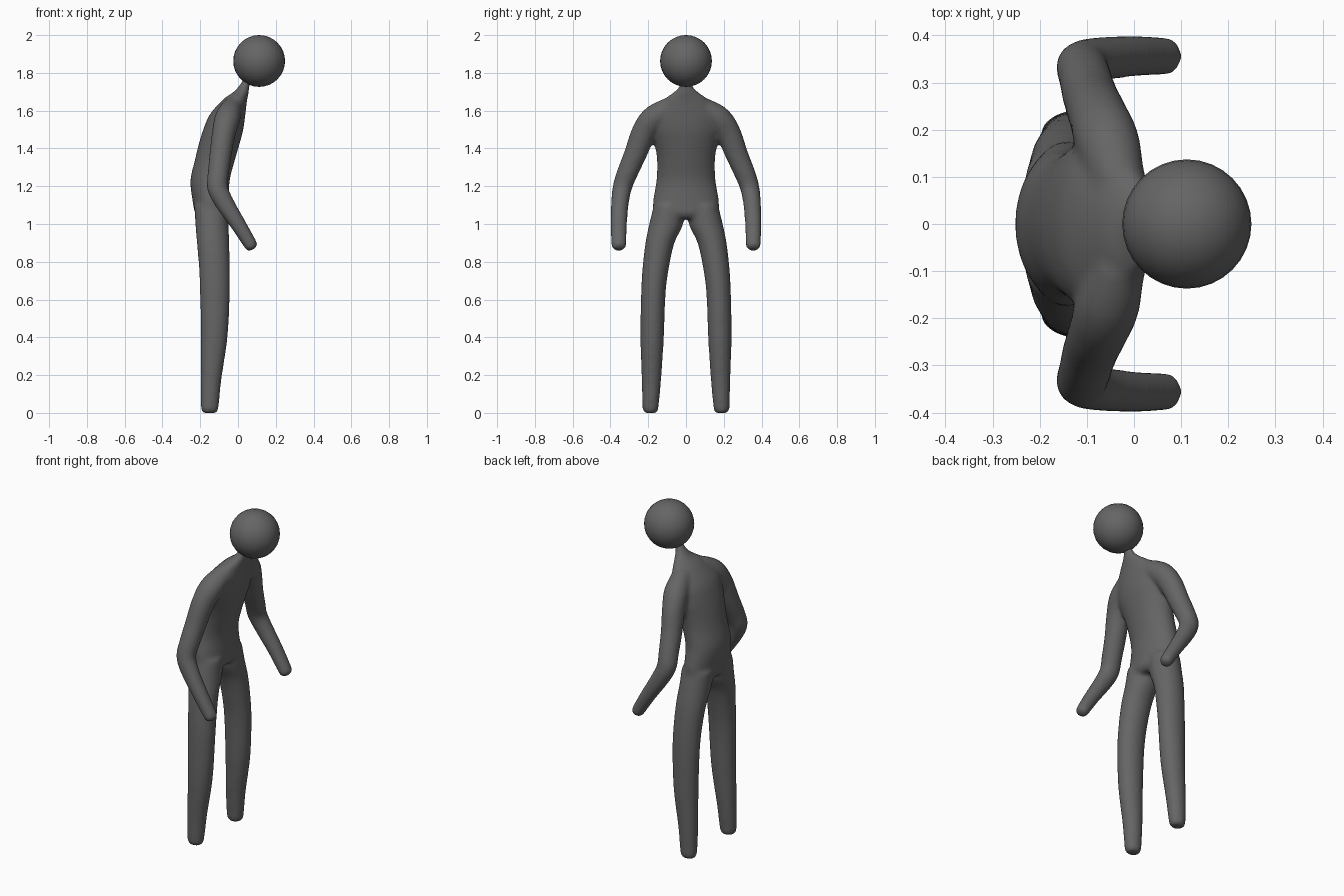
import bpy, bmesh, math
from mathutils import Vector

if "Cube" in bpy.data.objects:
    bpy.data.objects.remove(bpy.data.objects["Cube"])

SIDES = 32


def dense(rows, n=5):
    """Catmull-Rom interpolation of section rows."""
    rows = [Vector(r) for r in rows]
    out = []
    for i in range(len(rows) - 1):
        a, b = rows[max(i - 1, 0)], rows[i]
        c, d = rows[i + 1], rows[min(i + 2, len(rows) - 1)]
        for k in range(n):
            t = k / n
            out.append(0.5 * (2 * b + (c - a) * t + (2 * a - 5 * b + 4 * c - d) * t * t
                              + (3 * b - a - 3 * c + d) * t ** 3))
    return out + [rows[-1]]


def loft(bm, rows, side=1, tilt=False):
    """Tube through rows of (x, y, z, radius along x, radius along y)."""
    rows = dense(rows)
    rings = []
    for i, r in enumerate(rows):
        u, v = Vector((1, 0, 0)), Vector((0, 1, 0))
        if tilt:
            t = Vector(rows[min(i + 1, len(rows) - 1)][:3]) - Vector(rows[max(i - 1, 0)][:3])
            t.normalize()
            u = (u - t * u.dot(t)).normalized()
            v = t.cross(u)
        ring = []
        for k in range(SIDES):
            a = 2 * math.pi * k / SIDES
            p = Vector(r[:3]) + u * r[3] * math.cos(a) + v * r[4] * math.sin(a)
            ring.append(bm.verts.new((p.x, p.y * side, p.z)))
        rings.append(ring)
    faces = [bm.faces.new(rings[0]), bm.faces.new(rings[-1])]
    for a, b in zip(rings, rings[1:]):
        for k in range(SIDES):
            j = (k + 1) % SIDES
            faces.append(bm.faces.new((a[k], a[j], b[j], b[k])))
    bmesh.ops.recalc_face_normals(bm, faces=faces)


bm = bmesh.new()

# Torso and neck, leaning forward
loft(bm, [
    (.065, 0, 1.78, .028, .028), (.035, 0, 1.735, .028, .032), (.018, 0, 1.70, .040, .062),
    (-.015, 0, 1.66, .064, .115), (-.055, 0, 1.58, .094, .180), (-.078, 0, 1.50, .106, .185),
    (-.098, 0, 1.43, .108, .168), (-.122, 0, 1.34, .106, .154), (-.148, 0, 1.23, .104, .157),
    (-.144, 0, 1.12, .096, .175), (-.138, 0, 1.06, .090, .170), (-.136, 0, 1.03, .07, .13)])

for s in (1, -1):
    # Arm, bent at the elbow
    loft(bm, [
        (-.03, .08, 1.62, .055, .055), (-.055, .17, 1.56, .068, .068),
        (-.075, .225, 1.48, .063, .066), (-.092, .268, 1.37, .059, .060),
        (-.105, .315, 1.26, .056, .055), (-.108, .338, 1.19, .055, .051),
        (-.07, .350, 1.11, .050, .047), (.0, .356, 1.0, .042, .044),
        (.058, .356, .905, .037, .041), (.072, .356, .88, .034, .038),
        (.080, .356, .866, .022, .026)], s, True)
    # Leg
    loft(bm, [
        (-.142, .090, 1.10, .090, .080), (-.138, .105, 1.0, .088, .090),
        (-.132, .138, .90, .086, .077), (-.125, .160, .77, .082, .070),
        (-.122, .173, .63, .079, .065), (-.126, .179, .40, .071, .062),
        (-.143, .183, .18, .056, .052), (-.149, .187, .05, .049, .044),
        (-.150, .188, .015, .045, .041), (-.150, .188, -.001, .034, .030)], s)

mesh = bpy.data.meshes.new("body")
bm.to_mesh(mesh)
bm.free()
body = bpy.data.objects.new("body", mesh)
bpy.context.collection.objects.link(body)

# Fuse the limbs into one soft skin
remesh = body.modifiers.new("fuse", 'REMESH')
remesh.mode = 'VOXEL'
remesh.voxel_size = .01
remesh.use_smooth_shade = True
smooth = body.modifiers.new("soften", 'SMOOTH')
smooth.factor = .5
smooth.iterations = 12

# Head
bpy.ops.mesh.primitive_uv_sphere_add(segments=32, ring_count=16, radius=.137,
                                     location=(.112, 0, 1.863))
head = bpy.context.object
head.name = "head"
bpy.ops.object.shade_smooth()

# Dark grey skin
mat = bpy.data.materials.new("dark_grey")
mat.diffuse_color = (.13, .13, .13, 1)
mat.use_nodes = True
mat.node_tree.nodes["Principled BSDF"].inputs["Base Color"].default_value = mat.diffuse_color
for ob in (body, head):
    ob.data.materials.append(mat)
